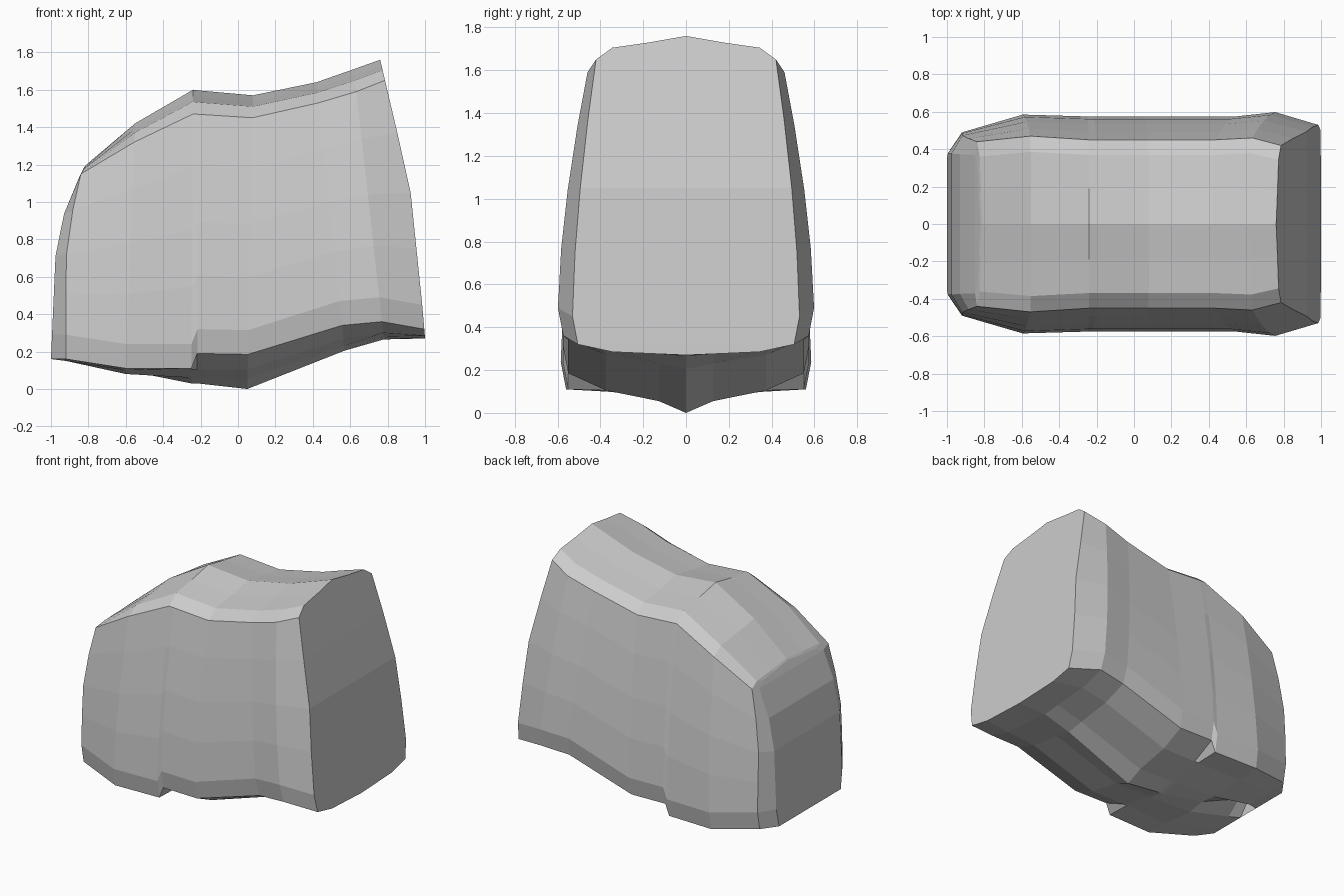
import bpy, bmesh

# Half cross-sections along the block, left to right:
# x bottom, x top, z top, z shoulder, y shoulder, y widest, z side foot, z underside outer, z underside inner, z keel
STATIONS = [
    (-1.00, -0.82, 1.19, 1.13, 0.37, 0.38, 0.16, 0.16, 0.16, 0.25),
    (-0.92, -0.81, 1.20, 1.15, 0.44, 0.49, 0.16, 0.15, 0.15, 0.24),
    (-0.60, -0.55, 1.42, 1.32, 0.47, 0.585, 0.11, 0.10, 0.08, 0.10),
    (-0.25, -0.24, 1.60, 1.47, 0.45, 0.575, 0.11, 0.105, 0.06, 0.03),
    (-0.22, -0.20, 1.595, 1.468, 0.45, 0.575, 0.19, 0.105, 0.06, 0.03),
    (0.05, 0.08, 1.57, 1.45, 0.45, 0.575, 0.185, 0.105, 0.055, 0.00),
    (0.57, 0.42, 1.64, 1.53, 0.45, 0.575, 0.34, 0.27, 0.23, 0.205),
    (0.78, 0.62, 1.71, 1.59, 0.46, 0.598, 0.36, 0.30, 0.28, 0.265),
    (1.00, 0.76, 1.76, 1.65, 0.42, 0.53, 0.32, 0.285, 0.275, 0.27),
]
# Curved end outlines as (z, x)
ENDS = {
    0: [(0.16, -1.0), (0.84, -0.97), (1.13, -0.85), (1.19, -0.82)],
    1: [(0.16, -0.92), (0.70, -0.92), (0.98, -0.88), (1.15, -0.84), (1.20, -0.81)],
    8: [(0.27, 1.0), (0.40, 0.99), (1.08, 0.92), (1.76, 0.76)],
}


def along(curve, z):
    if z <= curve[0][0]:
        return curve[0][1]
    for (z0, x0), (z1, x1) in zip(curve, curve[1:]):
        if z <= z1:
            return x0 + (x1 - x0) * (z - z0) / (z1 - z0)
    return curve[-1][1]


def half_section(i):
    xb, xt, zt, zs, ys, yw, zf, zo, zi, zk = STATIONS[i]
    yf, zw = yw - 0.025, zf + 0.13
    pts = [(0, zk), (0.23 * yf, zi), (0.68 * yf, zo), (yf, zf)]
    for t in (0, 0.25, 0.5, 0.77, 1):                      # bulging flank
        pts.append((yw - (yw - ys) * t ** 1.6, zw + (zs - zw) * t))
    pts += [(0.82 * ys, zs + 0.5 * (zt - zs)), (0.42 * ys, zs + 0.72 * (zt - zs)), (0, zt)]
    curve = ENDS.get(i, [(zk, xb), (zt, xt)])
    return [(along(curve, z), y, z) for y, z in pts]


bm = bmesh.new()
rings = []
for i in range(len(STATIONS)):
    half = half_section(i)
    right = [bm.verts.new(p) for p in half]
    left = [right[0]] + [bm.verts.new((x, -y, z)) for x, y, z in half[1:-1]] + [right[-1]]
    rings.append((right, left))

# Body skin between sections
for a, b in zip(rings, rings[1:]):
    for s in (0, 1):
        for k in range(len(a[s]) - 1):
            bm.faces.new((a[s][k], a[s][k + 1], b[s][k + 1], b[s][k]))

# End faces: foot, stacked strips, crown
for r, l in (rings[0], rings[-1]):
    bm.faces.new(r[:4] + l[3:0:-1])
    for k in range(3, len(r) - 2):
        bm.faces.new((r[k], r[k + 1], l[k + 1], l[k]))
    bm.faces.new((r[-2], r[-1], l[-2]))

bmesh.ops.recalc_face_normals(bm, faces=bm.faces)
mesh = bpy.data.meshes.new("stone_block")
bm.to_mesh(mesh)
bm.free()
block = bpy.data.objects.new("stone_block", mesh)
bpy.context.collection.objects.link(block)
